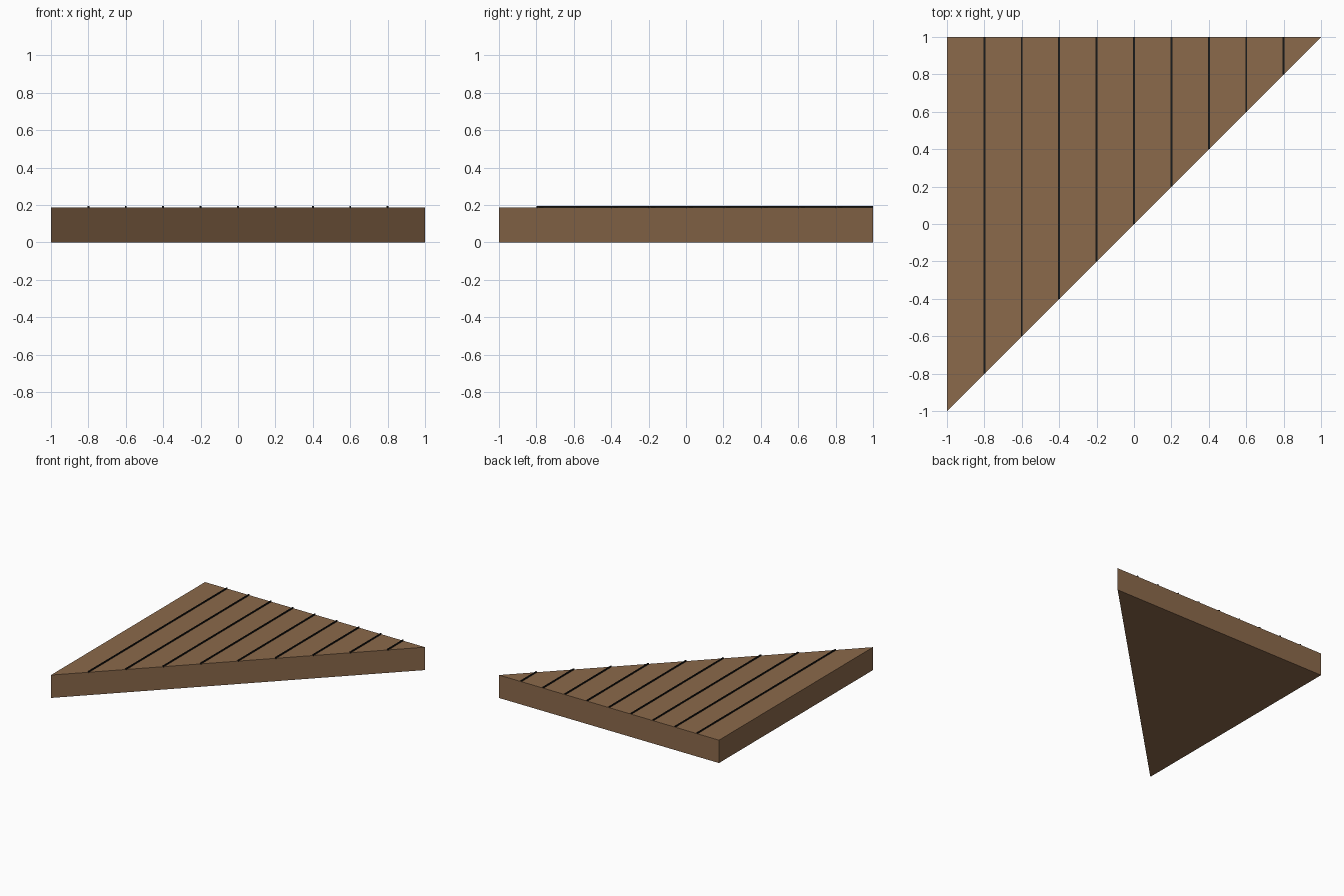
import bpy, bmesh

if "Cube" in bpy.data.objects:
    bpy.data.objects.remove(bpy.data.objects["Cube"])

SLAB_TOP = 0.188
SEAM_TOP = 0.196
SEAM_HALF = 0.005


def material(name, rgb):
    mat = bpy.data.materials.new(name)
    mat.diffuse_color = (*rgb, 1.0)
    mat.use_nodes = True
    mat.node_tree.nodes["Principled BSDF"].inputs["Base Color"].default_value = mat.diffuse_color
    return mat


def prism(name, outline, z0, z1, mat):
    """Extrude a counter-clockwise xy outline from z0 to z1."""
    bm = bmesh.new()
    base = bm.faces.new([bm.verts.new((x, y, z0)) for x, y in outline])
    top = bmesh.ops.extrude_face_region(bm, geom=[base], use_keep_orig=True)
    verts = [g for g in top["geom"] if isinstance(g, bmesh.types.BMVert)]
    bmesh.ops.translate(bm, vec=(0, 0, z1 - z0), verts=verts)
    bmesh.ops.recalc_face_normals(bm, faces=bm.faces)
    mesh = bpy.data.meshes.new(name)
    bm.to_mesh(mesh)
    bm.free()
    mesh.materials.append(mat)
    obj = bpy.data.objects.new(name, mesh)
    bpy.context.collection.objects.link(obj)
    return obj


wood = material("wood", (0.26, 0.142, 0.07))
dark = material("dark_seam", (0.01, 0.009, 0.008))

# Triangular deck slab
prism("deck_slab", [(-1, -1), (1, 1), (-1, 1)], 0, SLAB_TOP, wood)

# Thin raised seams between the planks, each ending on the diagonal edge
for i in range(1, 10):
    x = -1 + 0.2 * i
    a, b = x - SEAM_HALF, x + SEAM_HALF
    prism(f"plank_seam_{i}", [(a, x), (b, x), (b, 1), (a, 1)],
          SLAB_TOP - 0.004, SEAM_TOP, dark)
